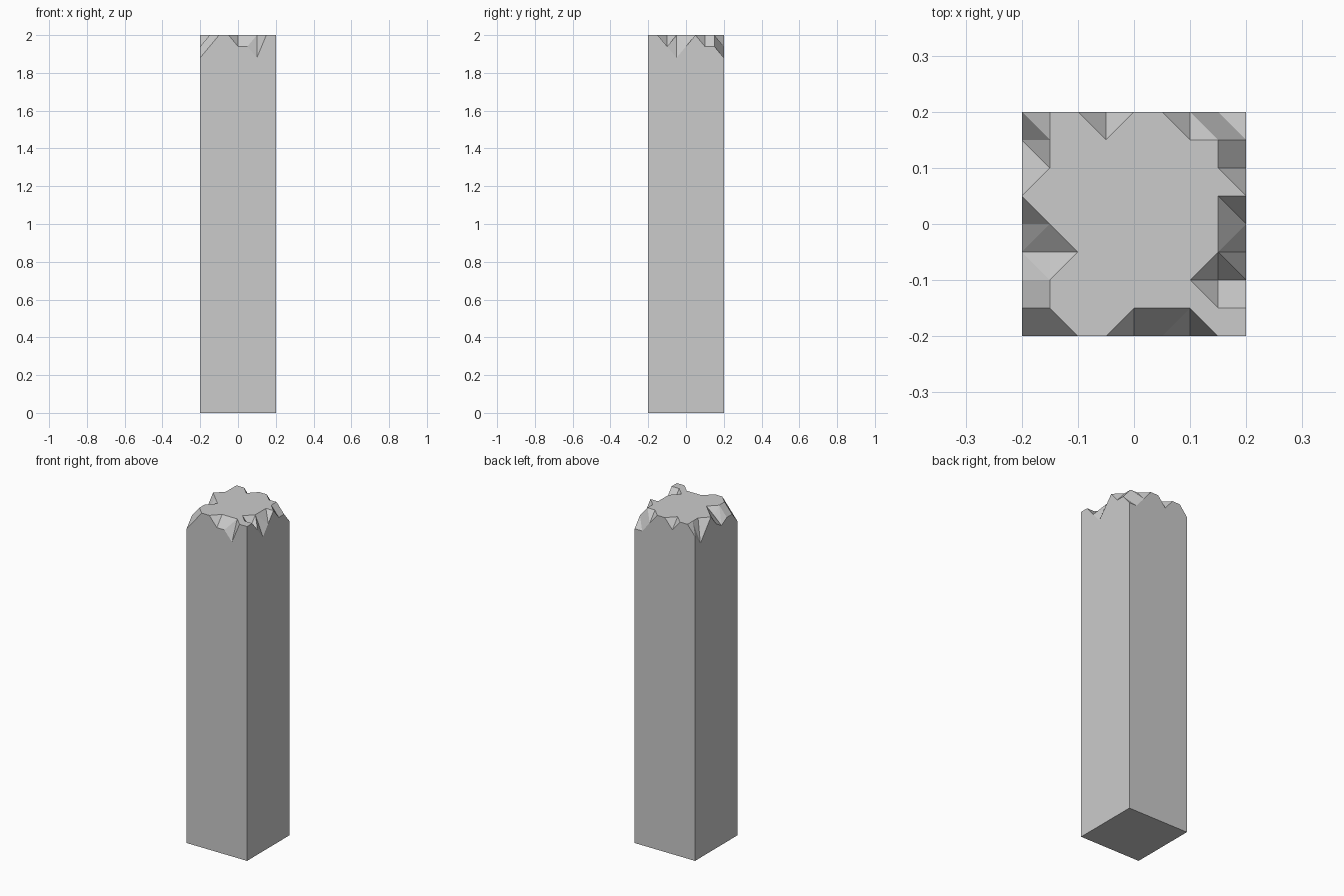
import bpy, bmesh, math

if "Cube" in bpy.data.objects:
    bpy.data.objects.remove(bpy.data.objects["Cube"])

N, STEP, TOP, CHIP = 8, 0.05, 2.0, 0.06

# chip depth of the top grid points, in units of CHIP (column, row from front left)
chips = {
    # front edge
    (0, 0): 2, (1, 0): 1, (4, 0): 1, (5, 0): 1, (6, 0): 2,
    # right edge
    (8, 2): 1, (7, 2): 1, (8, 3): 2, (8, 4): 1, (8, 6): 1, (8, 7): 1, (8, 8): 2,
    # back edge
    (7, 8): 2, (6, 8): 1, (3, 8): 1, (0, 8): 1,
    # left edge
    (0, 7): 2, (0, 6): 1, (0, 4): 1, (0, 3): 1.5, (1, 3): 0.7, (0, 2): 1, (0, 1): 1,
}
# cells whose split runs from back left to front right regardless of height
back_left_splits = {(7, 7), (0, 6), (7, 4)}

bm = bmesh.new()
v = {}
for i in range(N + 1):
    for j in range(N + 1):
        z = TOP - CHIP * chips.get((i, j), 0)
        v[i, j] = bm.verts.new(((i - N / 2) * STEP, (j - N / 2) * STEP, z))

# chipped top: split each cell along its higher diagonal
for i in range(N):
    for j in range(N):
        a, b, c, d = v[i, j], v[i + 1, j], v[i + 1, j + 1], v[i, j + 1]
        if (i, j) in back_left_splits or b.co.z + d.co.z > a.co.z + c.co.z + 1e-5:
            bm.faces.new((a, b, d))
            bm.faces.new((b, c, d))
        else:
            bm.faces.new((a, b, c))
            bm.faces.new((a, c, d))

# shaft walls and base
rim = [e for e in bm.edges if e.is_boundary]
ext = bmesh.ops.extrude_edge_only(bm, edges=rim)["geom"]
for g in ext:
    if isinstance(g, bmesh.types.BMVert):
        g.co.z = 0
bmesh.ops.contextual_create(bm, geom=[g for g in ext if isinstance(g, bmesh.types.BMEdge) and g.is_boundary])

# merge coplanar faces
bmesh.ops.dissolve_limit(bm, angle_limit=math.radians(0.5), verts=bm.verts[:], edges=bm.edges[:])
bmesh.ops.recalc_face_normals(bm, faces=bm.faces[:])

mesh = bpy.data.meshes.new("broken_pillar")
bm.to_mesh(mesh)
bm.free()
bpy.context.collection.objects.link(bpy.data.objects.new("broken_pillar", mesh))
